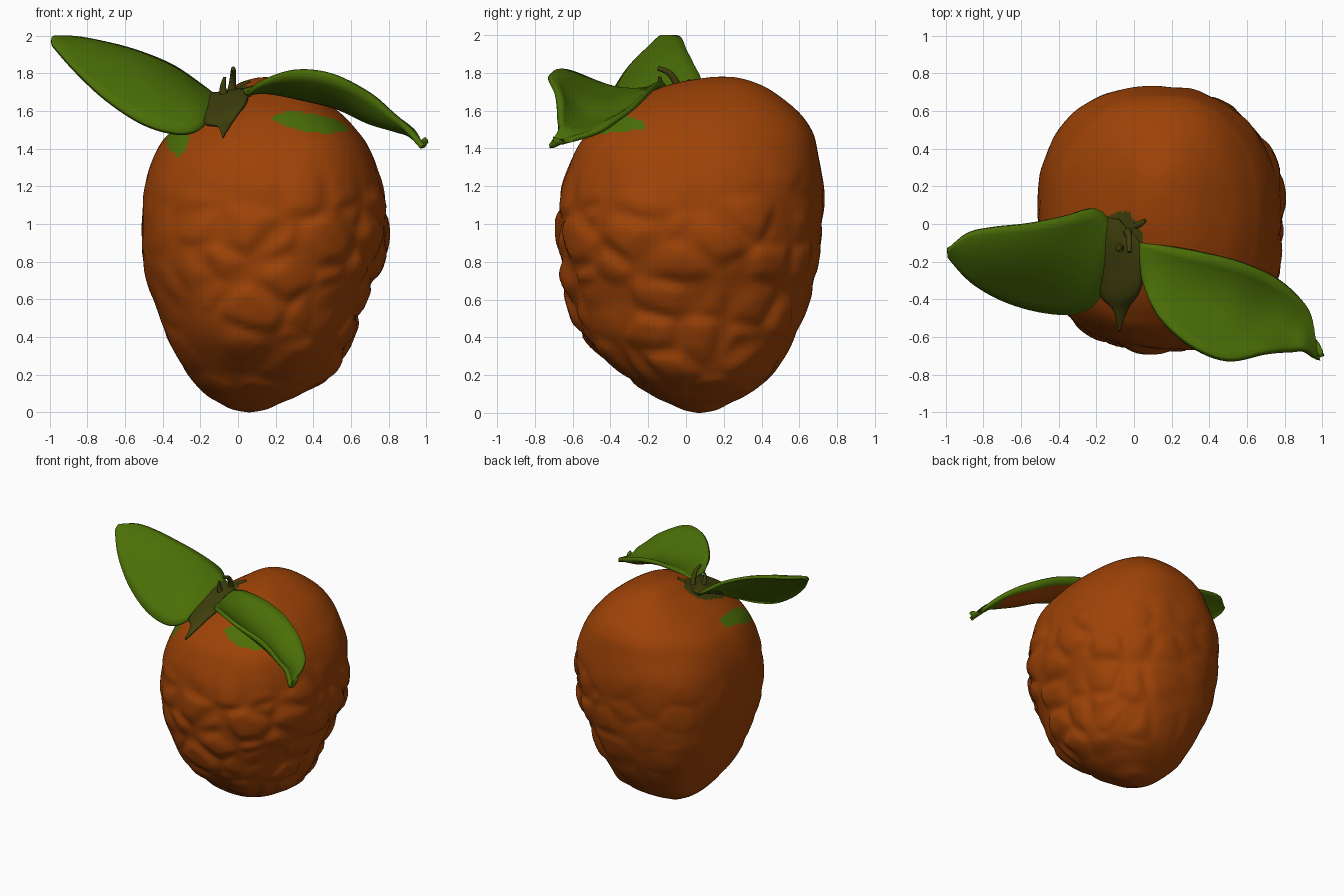
import bpy, bmesh, math
from mathutils import Vector, noise

if "Cube" in bpy.data.objects:
    bpy.data.objects.remove(bpy.data.objects["Cube"])


def material(name, rgb):
    m = bpy.data.materials.new(name)
    m.diffuse_color = (*rgb, 1)
    m.use_nodes = True
    m.node_tree.nodes["Principled BSDF"].inputs["Base Color"].default_value = m.diffuse_color
    return m


ORANGE = material("orange skin", (0.34, 0.055, 0.002))
GREEN = material("leaf green", (0.07, 0.158, 0.002))
OLIVE = material("dark olive", (0.05, 0.05, 0.004))


def catmull(rows, steps):
    """Smoothly resample a list of equal-length number rows."""
    out = []
    n = len(rows)
    for i in range(n - 1):
        p0, p1 = rows[max(i - 1, 0)], rows[i]
        p2, p3 = rows[i + 1], rows[min(i + 2, n - 1)]
        for s in range(steps):
            t = s / steps
            out.append([0.5 * (2 * b + (c - a) * t + (2 * a - 5 * b + 4 * c - d) * t * t
                               + (3 * b - a - 3 * c + d) * t ** 3)
                        for a, b, c, d in zip(p0, p1, p2, p3)])
    out.append(list(rows[-1]))
    return out


def make_object(name, bm, mats):
    me = bpy.data.meshes.new(name)
    bm.to_mesh(me)
    bm.free()
    for m in mats:
        me.materials.append(m)
    for p in me.polygons:
        p.use_smooth = True
    ob = bpy.data.objects.new(name, me)
    bpy.context.collection.objects.link(ob)
    return ob


def smooth(a, b, v):
    t = max(0.0, min(1.0, (v - a) / (b - a)))
    return t * t * (3 - 2 * t)


# Fruit body: stacked rounded sections (z, x min, x max, y min, y max)
SECTIONS = [
    (0.00, 0.05, 0.07, 0.06, 0.08), (0.015, -0.03, 0.15, -0.01, 0.16),
    (0.05, -0.10, 0.23, -0.09, 0.23), (0.10, -0.18, 0.35, -0.20, 0.33),
    (0.20, -0.27, 0.51, -0.34, 0.45), (0.40, -0.38, 0.615, -0.55, 0.58),
    (0.60, -0.455, 0.69, -0.63, 0.655), (0.80, -0.50, 0.77, -0.67, 0.70),
    (1.00, -0.515, 0.805, -0.685, 0.72), (1.20, -0.50, 0.775, -0.66, 0.73),
    (1.40, -0.43, 0.70, -0.58, 0.695), (1.50, -0.35, 0.63, -0.50, 0.66),
    (1.60, -0.22, 0.53, -0.38, 0.585), (1.70, -0.07, 0.39, -0.19, 0.46),
    (1.75, 0.01, 0.29, -0.04, 0.36), (1.775, 0.09, 0.20, 0.11, 0.27),
    (1.78, 0.14, 0.15, 0.18, 0.20)]


def fruit_body():
    bm = bmesh.new()
    seg = 160
    rings = []
    for z, x0, x1, y0, y1 in catmull(SECTIONS, 8):
        ring = []
        top = smooth(1.15, 1.45, z)
        for k in range(seg):
            a = 2 * math.pi * k / seg
            c, s = math.cos(a), math.sin(a)
            # a little squarer at the back left, and under the right leaf
            corner = math.cos(a - 0.75 * math.pi)
            e = 2 / (2.25 + 0.3 * max(0, corner) ** 2 * (1 - top)
                     + 0.5 * max(0, -corner) ** 2 * top)
            x = (x0 + x1) / 2 + (x1 - x0) / 2 * math.copysign(abs(c) ** e, c)
            y = (y0 + y1) / 2 + (y1 - y0) / 2 * math.copysign(abs(s) ** e, s)
            # cell-like lumps, strongest low down on the front and right
            d = noise.voronoi(Vector((x * 3.8, y * 3.8, z * 4.6)))[0]
            groove = 1 - smooth(0.0, 0.5, d[1] - d[0])
            side = 0.25 + 0.75 * smooth(-0.7, 0.4, 0.9 * c - 0.45 * s)
            mask = side * smooth(1.4, 0.95, z) * smooth(0.02, 0.25, z)
            push = mask * (0.009 - 0.03 * groove)
            push += 0.012 * noise.noise(Vector((x * 3, y * 3, z * 3))) * smooth(0, 0.2, z)
            ring.append(bm.verts.new((x + push * c, y + push * s, max(0, z))))
        rings.append(ring)
    for r0, r1 in zip(rings, rings[1:]):
        for k in range(seg):
            j = (k + 1) % seg
            bm.faces.new((r0[k], r0[j], r1[j], r1[k]))
    bm.faces.new(rings[0][::-1])
    bm.faces.new(rings[-1])
    # green stains under the leaves and an olive stain round the stem
    for f in bm.faces:
        p = f.calc_center_median()
        wob = 0.25 * noise.noise(p * 14)
        if p.y < 0 and ((p.x - 0.38) / 0.2) ** 2 + ((p.z - 1.54 + 0.15 * (p.x - 0.38)) / 0.05) ** 2 < 1 + wob:
            f.material_index = 1
        if p.y < 0.02 and ((p.x + 0.32) / 0.06) ** 2 + ((p.z - 1.45) / 0.08) ** 2 < 1 + wob:
            f.material_index = 1
        if ((p.x + 0.07) / 0.12) ** 2 + ((p.y + 0.15) / 0.22) ** 2 < 1 + wob and p.z > 1:
            f.material_index = 2
    return make_object("fruit_body", bm, [ORANGE, GREEN, OLIVE])


def sheet(name, rows, mats, thick, split=False):
    """Thin curved blade from rows of back edge, middle, front edge points."""
    bm = bmesh.new()
    grid = []
    n = 10
    for r in catmull(rows, 6):
        a, m, b = Vector(r[0:3]), Vector(r[3:6]), Vector(r[6:9])
        line = []
        for k in range(n + 1):
            t = k / n
            line.append(bm.verts.new(a * (1 - t) * (1 - 2 * t) + m * 4 * t * (1 - t)
                                     + b * t * (2 * t - 1)))
        grid.append(line)
    for i in range(len(grid) - 1):
        for k in range(n):
            f = bm.faces.new((grid[i][k], grid[i][k + 1], grid[i + 1][k + 1], grid[i + 1][k]))
            if split and 1 <= k < n // 2 and 4 < i < len(grid) - 10:
                f.material_index = 1
    bm.normal_update()
    if sum(f.normal.z for f in bm.faces) < 0:
        bmesh.ops.reverse_faces(bm, faces=bm.faces[:])
    ob = make_object(name, bm, mats)
    mod = ob.modifiers.new("thickness", 'SOLIDIFY')
    mod.thickness = thick
    mod.offset = -1
    if split:
        mod.material_offset = 1   # shaded underside takes the next slot
    return ob


fruit_body()

# Left leaf, rising outward
sheet("left_leaf", [
    (-.11, .00, 1.68, -.10, -.12, 1.64, -.12, -.25, 1.58),
    (-.20, .08, 1.75, -.20, -.20, 1.67, -.20, -.42, 1.51),
    (-.35, .04, 1.85, -.35, -.22, 1.73, -.32, -.48, 1.49),
    (-.55, .00, 1.93, -.53, -.22, 1.81, -.50, -.47, 1.54),
    (-.75, -.02, 1.98, -.72, -.20, 1.89, -.70, -.41, 1.67),
    (-.88, -.05, 2.0, -.87, -.17, 1.95, -.87, -.31, 1.83),
    (-.98, -.13, 2.0, -.99, -.15, 1.99, -.99, -.18, 1.96)], [GREEN], 0.025)

# Right leaf, cupped along the middle and drooping to a thin tip
sheet("right_leaf", [
    (.03, -.10, 1.72, .03, -.20, 1.71, .04, -.30, 1.69),
    (.15, -.12, 1.75, .15, -.30, 1.72, .12, -.47, 1.76),
    (.35, -.16, 1.75, .33, -.40, 1.69, .30, -.63, 1.82),
    (.55, -.21, 1.71, .53, -.46, 1.64, .50, -.71, 1.80),
    (.72, -.28, 1.64, .70, -.50, 1.56, .70, -.67, 1.70),
    (.85, -.37, 1.57, .83, -.55, 1.52, .83, -.66, 1.59),
    (.94, -.48, 1.50, .92, -.58, 1.49, .92, -.67, 1.51),
    (.975, -.70, 1.44, .985, -.71, 1.43, .99, -.725, 1.42)],
    [GREEN, GREEN, ORANGE], 0.03, split=True)

# Calyx draped between the leaves, ending in a spike at the front
sheet("calyx", [
    (-.15, .04, 1.71, -.12, .03, 1.70, -.09, .02, 1.71),
    (-.18, -.10, 1.67, -.08, -.10, 1.70, .03, -.10, 1.72),
    (-.18, -.25, 1.61, -.08, -.25, 1.65, .05, -.25, 1.69),
    (-.18, -.38, 1.54, -.08, -.38, 1.60, .03, -.36, 1.63),
    (-.11, -.46, 1.52, -.08, -.46, 1.54, -.03, -.45, 1.54),
    (-.085, -.57, 1.47, -.08, -.57, 1.47, -.075, -.57, 1.47)], [OLIVE], 0.02)


# Stem stub and small prongs
def prong(name, pts):
    cu = bpy.data.curves.new(name, 'CURVE')
    cu.dimensions = '3D'
    cu.bevel_depth = 1
    cu.bevel_resolution = 3
    cu.use_fill_caps = True
    sp = cu.splines.new('POLY')
    path = catmull(pts, 5)
    sp.points.add(len(path) - 1)
    for q, (x, y, z, r) in zip(sp.points, path):
        q.co = (x, y, z, 1)
        q.radius = r
    cu.materials.append(OLIVE)
    ob = bpy.data.objects.new(name, cu)
    bpy.context.collection.objects.link(ob)


prong("stem", [(-.04, -.04, 1.66, .03), (-.03, -.05, 1.74, .02),
               (-.025, -.09, 1.80, .016), (-.025, -.15, 1.825, .012)])
prong("left_prong", [(-.06, -.12, 1.65, .03), (-.08, -.13, 1.72, .018), (-.07, -.14, 1.78, .008)])
prong("right_prong", [(-.02, -.02, 1.68, .025), (.03, .0, 1.735, .018), (.06, .02, 1.76, .008)])
